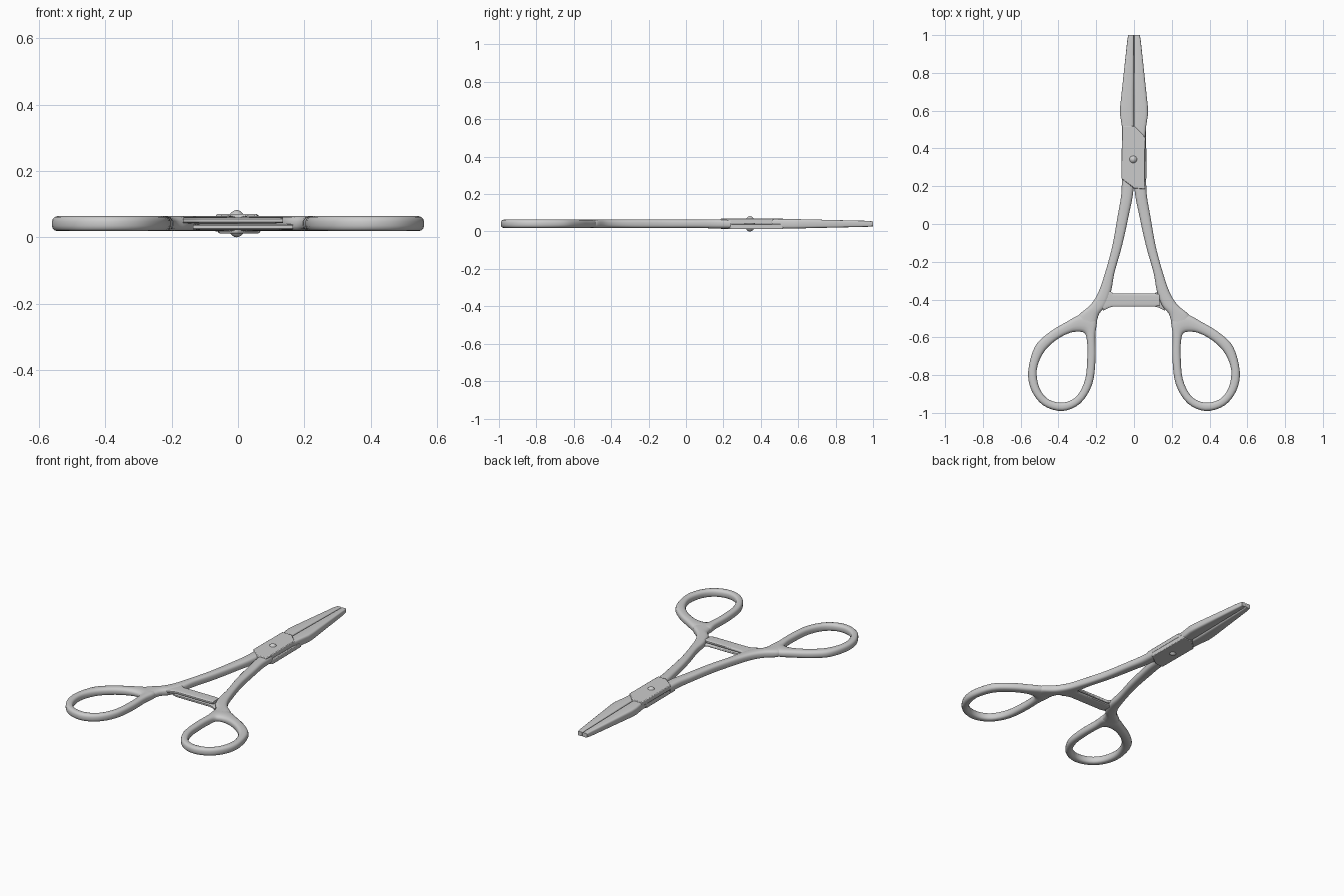
import bpy, bmesh, math
from mathutils import Vector

if "Cube" in bpy.data.objects:
    bpy.data.objects.remove(bpy.data.objects["Cube"])

MID = 0.041  # height of the clamp's middle plane

steel = bpy.data.materials.new("steel_grey")
steel.diffuse_color = (0.6, 0.6, 0.6, 1)
steel.use_nodes = True
steel.node_tree.nodes["Principled BSDF"].inputs["Base Color"].default_value = steel.diffuse_color


def finish(name, bm, turned=False, angle=40):
    """Store a part; turned gives the opposite half (half turn about the length)."""
    for v in bm.verts:
        if turned:
            v.co.x, v.co.z = -v.co.x, -v.co.z
        v.co.z += MID
    bmesh.ops.recalc_face_normals(bm, faces=bm.faces)
    me = bpy.data.meshes.new(name)
    bm.to_mesh(me)
    bm.free()
    me.materials.append(steel)
    ob = bpy.data.objects.new(name, me)
    bpy.context.collection.objects.link(ob)
    bpy.ops.object.select_all(action='DESELECT')
    ob.select_set(True)
    bpy.context.view_layer.objects.active = ob
    bpy.ops.object.shade_smooth_by_angle(angle=math.radians(angle))
    return ob


def smooth_path(rows, closed, steps=4):
    """Catmull-Rom interpolation of station rows."""
    n, out = len(rows), []
    pick = (lambda i: rows[i % n]) if closed else (lambda i: rows[max(0, min(n - 1, i))])
    for i in range(n if closed else n - 1):
        p0, p1, p2, p3 = (Vector(pick(i + k)) for k in (-1, 0, 1, 2))
        for s in range(steps):
            t = s / steps
            out.append(0.5 * (2 * p1 + (p2 - p0) * t + (2 * p0 - 5 * p1 + 4 * p2 - p3) * t * t
                              + (3 * p1 - p0 - 3 * p2 + p3) * t ** 3))
    if not closed:
        out.append(Vector(rows[-1]))
    return out


def loft(name, rows, power, turned, closed=False, z=0.0, sides=16):
    """Skin rounded sections; each row is edge A (x, y), edge B (x, y), half height."""
    bm = bmesh.new()
    rings = []
    for ax, ay, bx, by, h in rows:
        ring = []
        for k in range(sides):
            a = 2 * math.pi * (k + 0.5) / sides
            c, s = (math.copysign(abs(f) ** power, f) for f in (math.cos(a), math.sin(a)))
            lim = math.cos(math.pi / sides) ** power
            c, s = c / lim, s / lim
            ring.append(bm.verts.new(((ax + bx) / 2 + c * (bx - ax) / 2,
                                      (ay + by) / 2 + c * (by - ay) / 2, z + s * h)))
        rings.append(ring)
    n = len(rings)
    for i in range(n if closed else n - 1):
        r, q = rings[i], rings[(i + 1) % n]
        for k in range(sides):
            j = (k + 1) % sides
            bm.faces.new((r[k], r[j], q[j], q[k]))
    if not closed:
        bm.faces.new(rings[0])
        bm.faces.new(rings[-1])
    return finish(name, bm, turned)


def plate(name, outline, z0, z1, turned):
    """Flat plate with softened edges."""
    bm = bmesh.new()
    face = bm.faces.new([bm.verts.new((x, y, z0)) for x, y in outline])
    top = bmesh.ops.extrude_face_region(bm, geom=[face])
    for v in top["geom"]:
        if isinstance(v, bmesh.types.BMVert):
            v.co.z = z1
    ob = finish(name, bm, turned)
    bev = ob.modifiers.new("soft_edges", 'BEVEL')
    bev.width, bev.segments = 0.004, 2


H = 0.0225
# finger ring: outer and inner edge
ring_rows = [
    (.200, -.500, .262, -.578, H), (.270, -.475, .300, -.570, H), (.360, -.520, .350, -.580, H),
    (.450, -.575, .420, -.620, H), (.525, -.650, .482, -.685, H), (.560, -.780, .515, -.775, H),
    (.543, -.880, .500, -.870, H), (.480, -.960, .450, -.930, H), (.380, -.990, .372, -.945, H),
    (.285, -.950, .302, -.910, H), (.222, -.850, .258, -.820, H), (.204, -.720, .247, -.700, H),
    (.205, -.590, .249, -.620, H)]
# shank: inner and outer edge, from the joint down into the ring
shank_rows = [
    (.002, .190, .064, .240, .024), (.010, .130, .068, .150, .024), (.027, .050, .085, .050, H),
    (.048, -.050, .102, -.050, H), (.070, -.140, .120, -.140, H), (.104, -.260, .155, -.265, H),
    (.120, -.350, .190, -.365, H), (.148, -.430, .232, -.430, H), (.184, -.475, .290, -.480, H),
    (.200, -.530, .300, -.520, H)]
# jaw: closing edge and outer edge
jaw_rows = [
    (-.001, .520, -.060, .460, .025), (-.001, .530, -.064, .515, .025),
    (-.001, .590, -.074, .580, .025), (-.001, .630, -.073, .625, .024),
    (-.001, .970, -.036, .970, .016), (-.001, 1.00, -.031, 1.00, .013)]
# ratchet arm: widened at the shank, thin half-height bar reaching across
ratchet_rows = [
    (.165, -.330, .165, -.460, .009), (.130, -.352, .130, -.442, .009),
    (.110, -.368, .110, -.437, .009), (-.110, -.368, -.110, -.437, .009),
    (-.135, -.372, -.135, -.433, .008)]
joint_outline = [(.002, .188), (.058, .185), (.060, .460), (0, .520), (-.064, .520), (-.066, .240)]

for side, turned in (("right", False), ("left", True)):
    loft(side + "_finger_ring", smooth_path(ring_rows, True), 0.75, turned, closed=True)
    loft(side + "_shank", smooth_path(shank_rows, False), 0.65, turned)
    loft(side + "_jaw", jaw_rows, 0.4, turned)
    loft(side + "_ratchet_arm", ratchet_rows, 0.4, turned, z=-0.010)
    plate(side + "_joint_plate", joint_outline, 0.0005, 0.029, turned)

# domed rivet through the joint
bm = bmesh.new()
bmesh.ops.create_uvsphere(bm, u_segments=20, v_segments=14, radius=1)
for v in bm.verts:
    v.co = (v.co.x * .028 - .004, v.co.y * .028 + .342, v.co.z * MID)
finish("rivet", bm)
